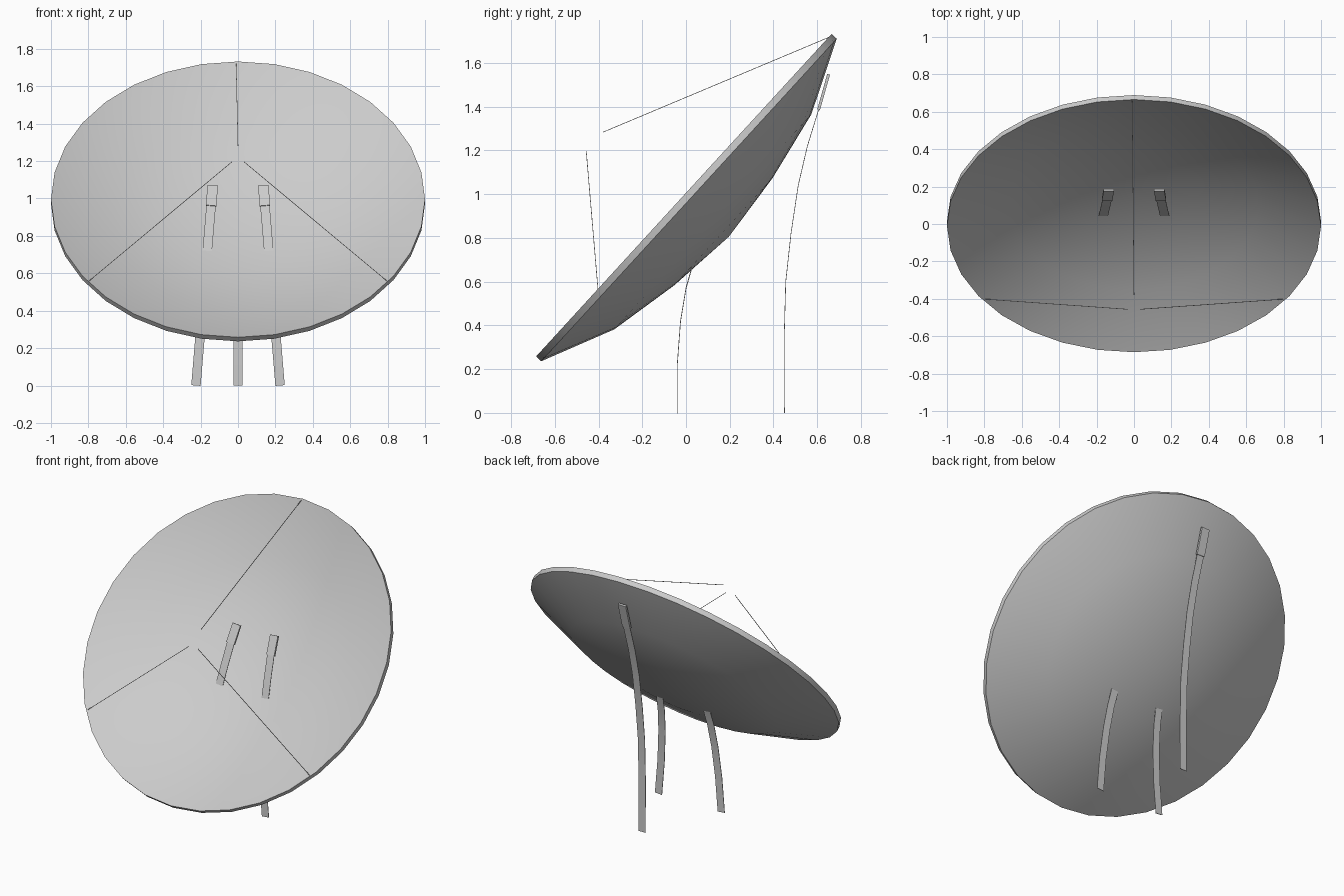
import bpy, bmesh
from math import radians, sin, cos, tau
from mathutils import Vector

cube = bpy.data.objects.get("Cube")
if cube:
    bpy.data.objects.remove(cube)


def material(name, rgb):
    mat = bpy.data.materials.new(name)
    mat.use_nodes = True
    mat.diffuse_color = (*rgb, 1)
    mat.node_tree.nodes["Principled BSDF"].inputs["Base Color"].default_value = (*rgb, 1)
    return mat


GREY = material("light_grey", (0.6, 0.6, 0.6))


def add_object(name, bm, smooth=False):
    bmesh.ops.recalc_face_normals(bm, faces=bm.faces)
    mesh = bpy.data.meshes.new(name)
    bm.to_mesh(mesh)
    bm.free()
    obj = bpy.data.objects.new(name, mesh)
    bpy.context.collection.objects.link(obj)
    mesh.materials.append(GREY)
    if smooth:
        bpy.ops.object.select_all(action="DESELECT")
        obj.select_set(True)
        bpy.context.view_layer.objects.active = obj
        bpy.ops.object.shade_smooth_by_angle(angle=radians(35))
    return obj


def sweep(name, sections, smooth=False):
    """Join successive four-cornered sections and close both ends."""
    bm = bmesh.new()
    rings = [[bm.verts.new(p) for p in section] for section in sections]
    for a, b in zip(rings, rings[1:]):
        for i in range(4):
            j = (i + 1) % 4
            bm.faces.new((a[i], a[j], b[j], b[i]))
    bm.faces.new(rings[0])
    bm.faces.new(rings[-1])
    return add_object(name, bm, smooth)


# Dish: a thin faceted bowl spun around its own axis, then tilted back
SIDES, SHELL = 32, 0.032
back = [(0, -0.28), (1 / 3, -0.246), (2 / 3, -0.18), (1, -SHELL)]
profile = back + [(r, z + SHELL) for r, z in reversed(back)]
bm = bmesh.new()
rings = []
for r, z in profile:
    count = SIDES if r else 1
    rings.append([bm.verts.new((r * cos(tau * i / SIDES), r * sin(tau * i / SIDES), z))
                  for i in range(count)])
for a, b in zip(rings, rings[1:]):
    for i in range(SIDES):
        j = (i + 1) % SIDES
        if len(a) == 1:
            bm.faces.new((a[0], b[i], b[j]))
        elif len(b) == 1:
            bm.faces.new((a[i], a[j], b[0]))
        else:
            bm.faces.new((a[i], a[j], b[j], b[i]))
dish = add_object("dish", bm, smooth=True)
dish.rotation_euler.x = radians(47.5)
dish.location = (0, -0.01, 0.995)


# Legs: flat curved strips, each ending in a thicker cap
def box_sections(points, across, width, thick):
    sections = []
    for k, p in enumerate(points):
        along = points[min(k + 1, len(points) - 1)] - points[max(k - 1, 0)]
        side = across * width / 2
        depth = along.cross(across).normalized() * thick / 2
        sections.append([p - side - depth, p + side - depth, p + side + depth, p - side + depth])
    return sections


def leg(prefix, path, foot_x, top_x):
    height = path[-1][1]
    points = [Vector((foot_x + (top_x - foot_x) * z / height, y, z)) for y, z in path]
    across = Vector((1, 0, (foot_x - top_x) / height)).normalized()
    sweep(prefix + "_leg", box_sections(points[:-1], across, 0.05, 0.003), True)
    sweep(prefix + "_leg_cap", box_sections(points[-2:], across, 0.056, 0.013))


front_path = [(-0.04, 0), (-0.04, 0.22), (-0.025, 0.42), (0, 0.57),
              (0.04, 0.71), (0.085, 0.84), (0.13, 0.96), (0.182, 1.068)]
rear_path = [(0.45, 0), (0.449, 0.35), (0.456, 0.6), (0.48, 0.82),
             (0.513, 1.04), (0.555, 1.22), (0.606, 1.385), (0.652, 1.548)]
for prefix, side in (("left_front", 1), ("right_front", -1)):
    leg(prefix, front_path, 0.225 * side, 0.135 * side)
leg("rear", rear_path, 0, 0)


# Struts: fine rods from the rim towards the focus
def strut(name, start, end, radius=0.002):
    start, end = Vector(start), Vector(end)
    axis = end - start
    u = axis.orthogonal().normalized() * radius
    v = axis.cross(u).normalized() * radius
    sweep(name, [[p + u, p + v, p - u, p - v] for p in (start, end)])


strut("top_strut", (-0.01, 0.67, 1.724), (0, -0.38, 1.283))
for prefix, side in (("left", 1), ("right", -1)):
    strut(prefix + "_strut", (0.795 * side, -0.402, 0.56), (0.032 * side, -0.456, 1.196))
